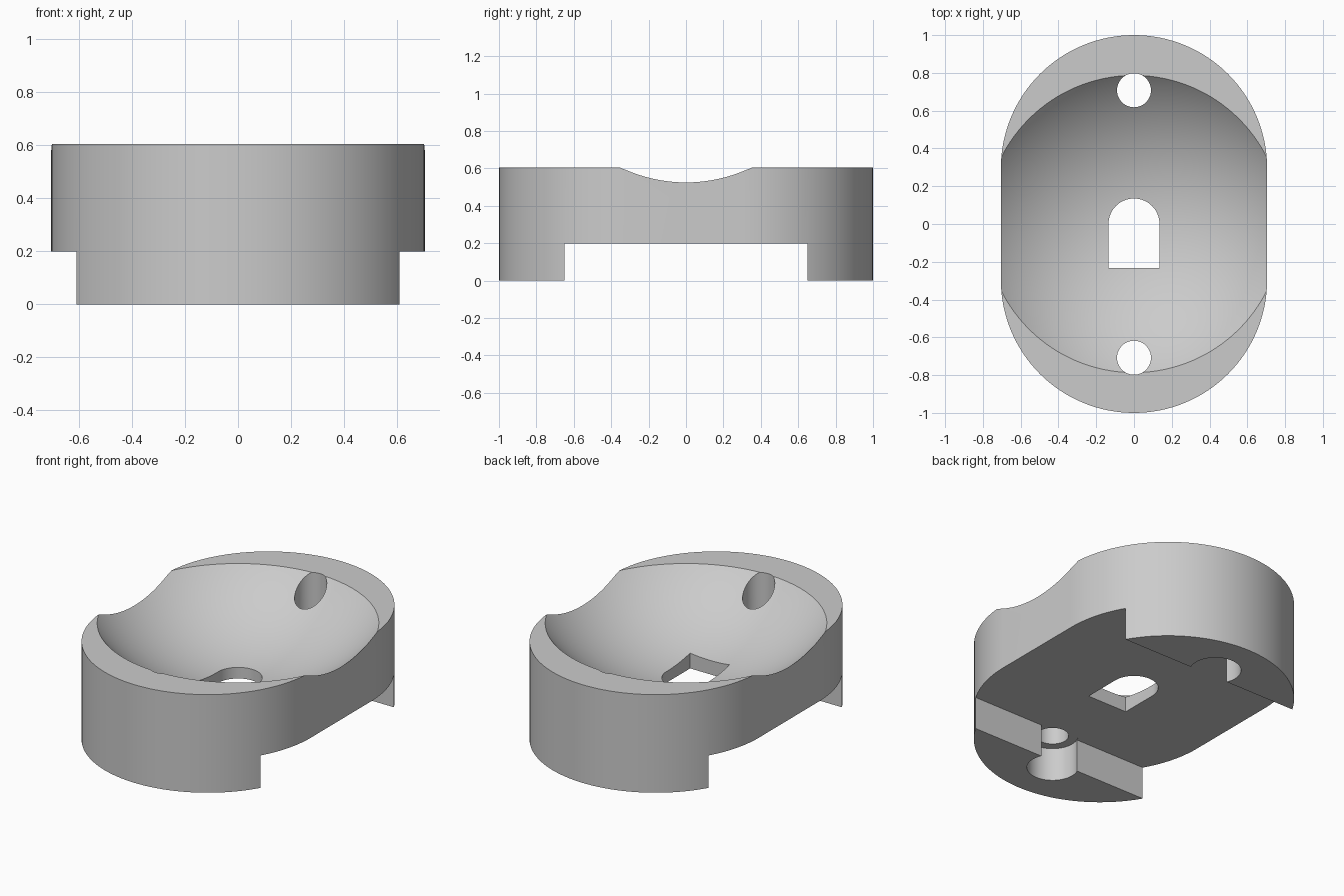
import bpy
import bmesh
from math import pi, sin, cos

HALF_W, END_Y = 0.705, 0.295     # outer body half width, centre of rounded ends
TOP, STEP = 0.605, 0.2           # rim height, underside height between the feet
HOLE_Y = 0.708

cube = bpy.data.objects.get("Cube")
if cube:
    bpy.data.objects.remove(cube, do_unlink=True)

grey = bpy.data.materials.new("light grey")
grey.use_nodes = True
grey.diffuse_color = (0.6, 0.6, 0.6, 1)
grey.node_tree.nodes["Principled BSDF"].inputs["Base Color"].default_value = (0.6, 0.6, 0.6, 1)


def arc(cy, r, start, end, n):
    return [(r * cos(start + (end - start) * i / n),
             cy + r * sin(start + (end - start) * i / n)) for i in range(n + 1)]


def make_object(name, bm):
    mesh = bpy.data.meshes.new(name)
    bmesh.ops.recalc_face_normals(bm, faces=bm.faces)
    bm.to_mesh(mesh)
    bm.free()
    mesh.materials.append(grey)
    obj = bpy.data.objects.new(name, mesh)
    bpy.context.collection.objects.link(obj)
    return obj


def prism(name, outline, z0, z1):
    bm = bmesh.new()
    face = bm.faces.new([bm.verts.new((x, y, z0)) for x, y in outline])
    ext = bmesh.ops.extrude_face_region(bm, geom=[face])
    verts = [v for v in ext["geom"] if isinstance(v, bmesh.types.BMVert)]
    bmesh.ops.translate(bm, verts=verts, vec=(0, 0, z1 - z0))
    return make_object(name, bm)


def cylinder(name, y, r, z0, z1):
    return prism(name, arc(y, r, 0, 2 * pi, 64)[:-1], z0, z1)


# Outer body: a block with two rounded ends
body = prism("cupped_base", arc(END_Y, HALF_W, 0, pi, 64) + arc(-END_Y, HALF_W, pi, 2 * pi, 64), 0, TOP)

# Spherical dish
bm = bmesh.new()
bmesh.ops.create_uvsphere(bm, u_segments=128, v_segments=96, radius=1.07)
bmesh.ops.translate(bm, verts=bm.verts, vec=(0, 0, 1.33))
cutters = [make_object("dish_cutter", bm)]

# Channel under the middle, leaving a foot at each end
cutters.append(prism("channel_cutter", [(-1, -0.65), (1, -0.65), (1, 0.65), (-1, 0.65)], -0.2, STEP))

# Arched opening in the floor
arch = arc(0, 0.135, 0, pi, 32) + [(-0.135, -0.233), (0.135, -0.233)]
cutters.append(prism("arch_cutter", arch, -0.3, 1))

# Screw holes with wider recesses below
for side, y in (("front", -HOLE_Y), ("back", HOLE_Y)):
    cutters.append(cylinder(side + "_recess_cutter", y, 0.143, -0.2, STEP + 0.004))
    cutters.append(cylinder(side + "_hole_cutter", y, 0.09, -0.3, 1))

# Cut everything, then remove the cutters
bpy.ops.object.select_all(action="DESELECT")
body.select_set(True)
bpy.context.view_layer.objects.active = body
for cutter in cutters:
    cutter.hide_render = True
    mod = body.modifiers.new(cutter.name, "BOOLEAN")
    mod.operation = "DIFFERENCE"
    mod.solver = "EXACT"
    mod.object = cutter
    bpy.ops.object.modifier_apply(modifier=mod.name)
    bpy.data.objects.remove(cutter, do_unlink=True)

bpy.ops.object.shade_smooth_by_angle(angle=pi / 6)
